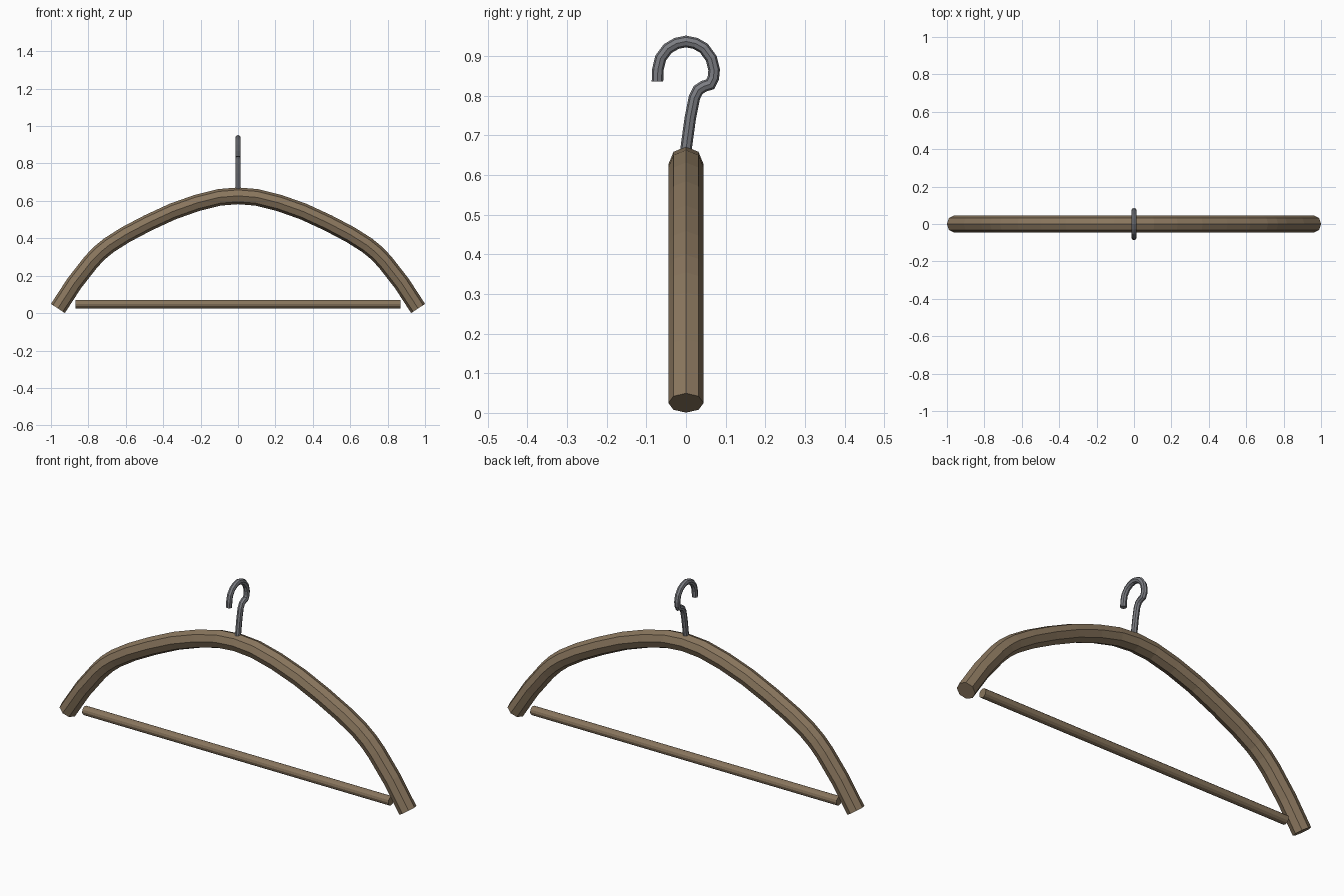
import bpy, bmesh, math
from mathutils import Vector

if "Cube" in bpy.data.objects:
    bpy.data.objects.remove(bpy.data.objects["Cube"])


def material(name, rgb):
    m = bpy.data.materials.new(name)
    m.diffuse_color = (*rgb, 1.0)
    m.use_nodes = True
    m.node_tree.nodes["Principled BSDF"].inputs["Base Color"].default_value = m.diffuse_color
    return m


wood = material("brown wood", (0.25, 0.18, 0.11))
metal = material("grey steel", (0.20, 0.205, 0.225))


def tube(name, path, side, radius, sides, mat):
    """Sweep a polygon along a flat path; 'side' is the normal of the path's plane."""
    pts = [Vector(p) for p in path]
    side = Vector(side)
    bm = bmesh.new()
    rings = []
    for i, p in enumerate(pts):
        a = (p - pts[i - 1]).normalized() if i > 0 else None
        b = (pts[i + 1] - p).normalized() if i < len(pts) - 1 else None
        t = ((a or b) + (b or a)).normalized()
        n = side.cross(t)
        # widen bends so the tube keeps its thickness
        r = radius / max(t.dot(a or b), 0.7)
        ring = []
        for k in range(sides):
            ang = 2 * math.pi * k / sides
            ring.append(bm.verts.new(p + n * math.cos(ang) * r + side * math.sin(ang) * radius))
        rings.append(ring)
    for r0, r1 in zip(rings, rings[1:]):
        for k in range(sides):
            j = (k + 1) % sides
            bm.faces.new((r0[k], r0[j], r1[j], r1[k]))
    bm.faces.new(rings[0])
    bm.faces.new(rings[-1])
    bmesh.ops.recalc_face_normals(bm, faces=bm.faces)
    mesh = bpy.data.meshes.new(name)
    bm.to_mesh(mesh)
    bm.free()
    mesh.materials.append(mat)
    obj = bpy.data.objects.new(name, mesh)
    bpy.context.collection.objects.link(obj)
    return obj


# Curved shoulder arch, one half mirrored to the other
half = [(0.963, 0.025), (0.875, 0.16), (0.785, 0.275), (0.74, 0.322), (0.69, 0.363),
        (0.60, 0.42), (0.48, 0.483), (0.35, 0.543), (0.22, 0.589), (0.10, 0.619)]
arch = [(-x, 0, z) for x, z in half] + [(0, 0, 0.627)] + [(x, 0, z) for x, z in reversed(half)]
tube("shoulder_arch", arch, (0, 1, 0), 0.0445, 8, wood)

# Straight trouser bar
tube("trouser_bar", [(-0.868, 0, 0.048), (0.868, 0, 0.048)], (0, 1, 0), 0.0225, 12, wood)

# Bent wire hook, curving in the side plane
hook = [(-0.003, 0.63), (0.0, 0.665), (0.011, 0.745), (0.021, 0.795), (0.031, 0.815),
        (0.045, 0.824), (0.061, 0.829), (0.069, 0.845), (0.071, 0.865), (0.064, 0.894),
        (0.045, 0.920), (0.024, 0.932), (0.0, 0.937), (-0.024, 0.932), (-0.046, 0.919),
        (-0.064, 0.895), (-0.071, 0.866), (-0.072, 0.836)]
tube("hook", [(0, y, z) for y, z in hook], (1, 0, 0), 0.0145, 8, metal)
